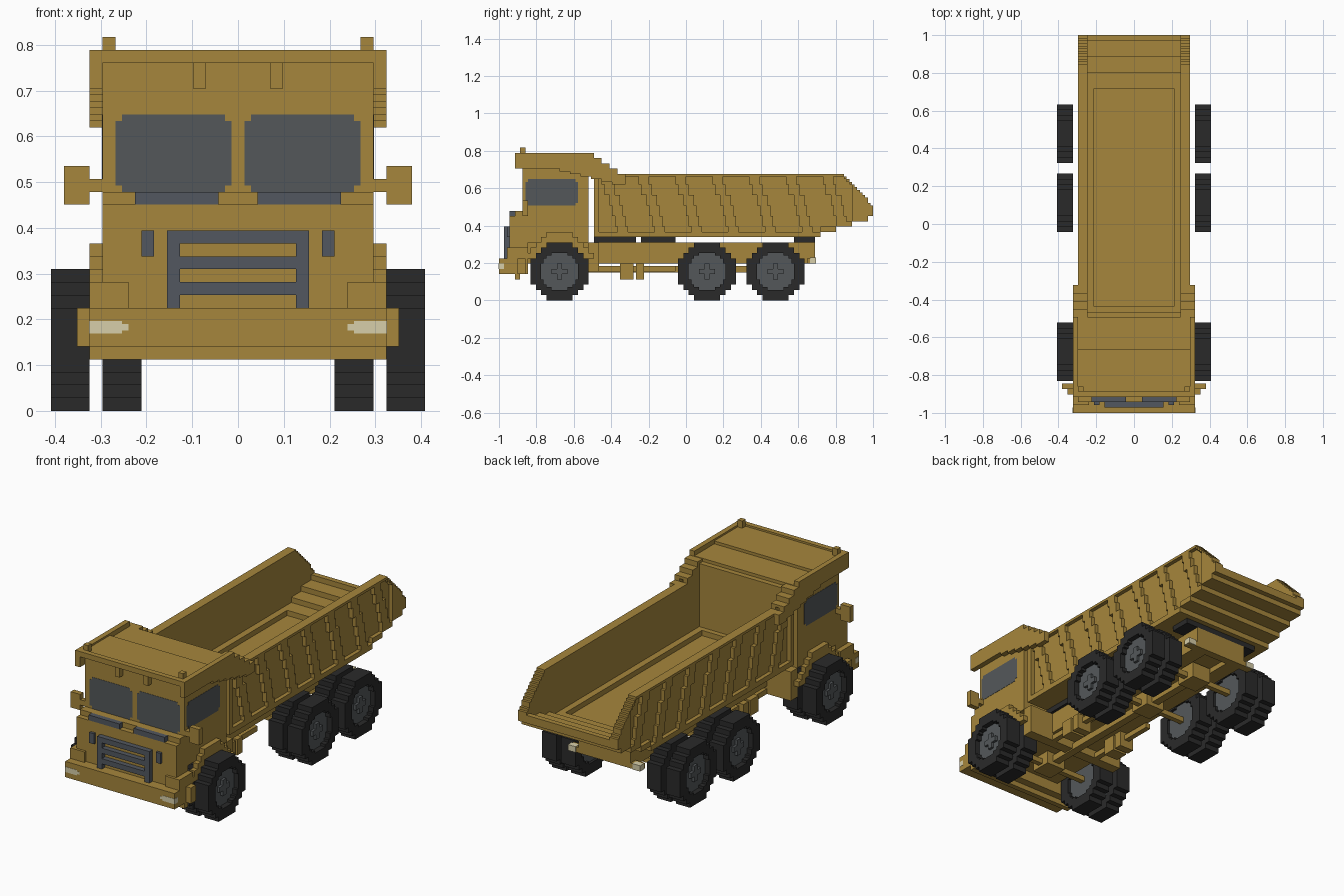
import bpy, bmesh, math

cube = bpy.data.objects.get("Cube")
if cube:
    bpy.data.objects.remove(cube, do_unlink=True)

UNIT = 1 / 71  # size of one block


def material(name, red, green, blue):
    mat = bpy.data.materials.new(name)
    mat.use_nodes = True
    colour = (red, green, blue, 1)
    mat.diffuse_color = colour
    mat.node_tree.nodes["Principled BSDF"].inputs["Base Color"].default_value = colour
    return mat


paint = material("ochre_paint", .38, .24, .045)
glass = material("grey_glass", .088, .097, .102)
steel = material("slate_steel", .085, .097, .115)
rubber = material("black_rubber", .023, .023, .023)
lamp = material("cream_lamp", .68, .62, .40)


def finish(name, mat, bm):
    mesh = bpy.data.meshes.new(name)
    bm.to_mesh(mesh)
    bm.free()
    mesh.materials.append(mat)
    obj = bpy.data.objects.new(name, mesh)
    bpy.context.collection.objects.link(obj)


def slab(name, mat, depth, across, height, test, axis="x"):
    """Extrude all blocks of a side (or front) grid that pass the test."""
    bm = bmesh.new()
    cells = {(u, w) for u in range(*across) for w in range(*height) if test(u, w)}
    points = {}

    def point(d, u, w):
        if (d, u, w) not in points:
            place = (d, u, w) if axis == "x" else (u, d, w)
            points[d, u, w] = bm.verts.new([c * UNIT for c in place])
        return points[d, u, w]

    near, far = depth
    for u, w in cells:
        loop = [(u, w), (u + 1, w), (u + 1, w + 1), (u, w + 1)]
        bm.faces.new([point(far, *p) for p in loop])
        bm.faces.new([point(near, *p) for p in reversed(loop)])
        sides = [(u, w - 1), (u + 1, w), (u, w + 1), (u - 1, w)]
        for i, neighbour in enumerate(sides):
            if neighbour not in cells:
                a, b = loop[i], loop[(i + 1) % 4]
                bm.faces.new([point(far, *a), point(near, *a), point(near, *b), point(far, *b)])
    if axis == "y":
        bmesh.ops.reverse_faces(bm, faces=bm.faces[:])
    bmesh.ops.dissolve_limit(bm, angle_limit=.01, verts=bm.verts[:], edges=bm.edges[:])
    finish(name, mat, bm)


def box(name, mat, x, y, z):
    bm = bmesh.new()
    bmesh.ops.create_cube(bm, size=1)
    for vert in bm.verts:
        for i, (low, high) in enumerate((x, y, z)):
            vert.co[i] = (high if vert.co[i] > 0 else low) * UNIT
    finish(name, mat, bm)


def pair(maker, name, mat, x, *rest):
    """Make a part on the left and its twin on the right."""
    maker("left_" + name, mat, x, *rest)
    maker("right_" + name, mat, (-x[1], -x[0]), *rest)


def wide(name, mat, half, y, z):
    box(name, mat, (-half, half), y, z)


def clipped(u0, u1, w0, w1):
    """Rectangle with its corner blocks removed."""
    return lambda u, w: not (u in (u0, u1 - 1) and w in (w0, w1 - 1))


# Wheels: two stepped tyres on each end of three axles
RADIUS = 11


def in_octagon(centre, radius, u, w):
    """Octagon in steps of two blocks, around the axle height."""
    row = min(w + radius - RADIUS, RADIUS + radius - 1 - w)
    return row >= 0 and abs(u + .5 - centre) < min(radius, 5 + row // 2 * 2)


def from_hub(centre, u, w):
    return math.hypot(u + .5 - centre, w + .5 - RADIUS)


for axle, centre in (("front", -48), ("middle", 8), ("rear", 34)):
    span = (centre - RADIUS, centre + RADIUS)

    def tyre(u, w):
        return in_octagon(centre, RADIUS, u, w) and from_hub(centre, u, w) > 7.3

    def rim(u, w):
        return from_hub(centre, u, w) < 7.5

    def hub(u, w):
        du, dw = abs(u + .5 - centre), abs(w + .5 - RADIUS)
        return min(du, dw) < 1 and max(du, dw) < 3

    for row, x in (("outer", (23, 29)), ("inner", (15, 21))):
        pair(slab, f"{axle}_{row}_tyre", rubber, x, span, (0, 22), tyre)
        pair(slab, f"{axle}_{row}_rim", glass, (x[0] + 1, x[1] - 2), span, (0, 22), rim)
    pair(slab, f"{axle}_hub", glass, (27, 28), span, (0, 22), hub)
    wide(f"{axle}_axle", paint, 19, (centre - 1, centre + 1), (10, 12))
    wide(f"{axle}_differential", paint, 4, (centre - 4, centre + 4), (9, 15))

# Chassis
pair(box, "chassis_rail", paint, (5, 11), (-60, 49), (14, 22))
wide("chassis_core", paint, 5, (-60, 46), (16, 21))
wide("drive_shaft", paint, 1.5, (-48, 34), (10.5, 13))
wide("rear_lamp_bar", paint, 15, (46, 49), (14, 16))
wide("rear_crossbar", paint, 5, (46, 49), (16, 22))
pair(box, "rear_lamp", lamp, (12, 15.2), (47, 49.3), (14, 16.2))
wide("bed_hinge", rubber, 16, (41, 49), (22, 24))
pair(box, "front_bed_pad", rubber, (5, 12), (-35, -19), (22, 24))
pair(box, "rear_bed_pad", rubber, (5, 12), (-17, -4), (22, 24))
pair(box, "side_pipe", paint, (9, 11), (-37, -4), (11, 13))
for bracket, y in (("front", (-25, -20)), ("rear", (-19, -16))):
    pair(box, bracket + "_chassis_bracket", paint, (7, 13), y, (8, 14))

# Cab, with open wheel arches
wide("cab_floor", paint, 21, (-61, -37), (22, 26))
wide("cab_body", paint, 21, (-62, -37), (26, 54))
wide("cab_nose", paint, 21, (-67, -60), (10, 32))
wide("nose_ledge", paint, 21, (-65, -62), (32, 34))
wide("cab_underbody", paint, 14, (-60, -37), (14, 22))
wide("cab_rear_skirt", paint, 21, (-37, -33), (11, 22))
wide("lower_valance", paint, 23, (-65, -63), (8, 10))
wide("bumper", paint, 23, (-71, -60), (10, 16))
pair(box, "bumper_end", paint, (23, 25), (-64, -61), (10, 16))
pair(box, "bumper_step", paint, (17, 23), (-68, -60), (16, 20))
pair(box, "headlamp", lamp, (18, 23.1), (-71.1, -69), (12, 14))
pair(box, "headlamp_tip", lamp, (17, 18), (-71.1, -70), (12.5, 13.5))


def fender(u, w):
    return in_octagon(-48, 15, u, w) and not in_octagon(-48, RADIUS, u, w)


pair(slab, "front_fender", paint, (21, 23), (-62, -35), (16, 26), fender)


# Windows, vents and grille
def windscreen(name, mat, x, z):
    slab(name, mat, (-62.1, -61), x, z, clipped(*x, *z), "y")


pair(windscreen, "windscreen", glass, (1, 19), (34, 46))
pair(slab, "side_window", glass, (20, 21.1), (-61, -41), (36, 46), clipped(-61, -41, 36, 46))
pair(box, "nose_vent", steel, (3, 16), (-67, -65), (32, 34))
pair(box, "nose_marker", steel, (13, 15), (-68, -67), (24, 28))


def grille(u, w):
    return abs(u + .5) > 9 or w >= 26 or w in (18, 19, 22, 23)


slab("grille", steel, (-69, -67), (-11, 11), (16, 28), grille, "y")

# Mirrors
pair(box, "mirror_arm", paint, (21, 23), (-62, -60), (34, 36))
pair(box, "mirror", paint, (23, 27), (-62, -60), (32, 38))


# Dump bed outline
def bed_low(u):
    return 24 if u < 51 else 26 + 2 * ((u - 51) // 6)


def bed_high(u):
    if u < -35:
        return 56
    if u < -23:
        return 56 - 2 * ((u + 38) // 3)
    return 48 if u < 60 else 48 - (u - 59) * 1.1


def bed_wall(u, w):
    return bed_low(u) <= w < bed_high(u)


def rib(u, w):
    """Border bars and slanted ribs on the bed sides."""
    slanted = (u + (w - 24) // 4 * 1.3 // 1 + 26) % 14 < 4
    border = w < bed_low(u) + 2 or w >= bed_high(u) - 1.5 or u < -33 or u > 62
    return bed_wall(u, w) and (slanted or border)


def floor(u, w):
    return bed_low(u) <= w < bed_low(u) + 3


def bed_floor(name, mat, half):
    slab(name, mat, (-half, half), (-35, 71), (24, 40), floor)


pair(slab, "bed_wall", paint, (17.5, 19.5), (-35, 71), (24, 56), bed_wall)
pair(slab, "bed_ribs", paint, (19.5, 21), (-35, 71), (24, 56), rib)
pair(box, "bed_floor_step", paint, (15, 17.5), (-33, 57), (27, 29))
bed_floor("bed_floor", paint, 17.5)
wide("bed_front_wall", paint, 17.5, (-35, -33), (27, 53))
wide("bed_front_step", paint, 17.5, (-33, -31), (27, 29))


# Canopy over the cab
def canopy(u, w):
    low = 50 if u < -52 else max(44, 50 - (u + 52) // 4)
    return low <= w < bed_high(u)


pair(slab, "canopy_side", paint, (21, 23), (-65, -23), (44, 56), canopy)
wide("canopy_front_roof", paint, 21, (-65, -47), (54, 55.3))
wide("canopy_rear_roof", paint, 21, (-47, -35), (52, 54.2))
wide("canopy_front_lip", paint, 21, (-65, -63), (54, 56))
pair(box, "canopy_tab", paint, (5, 7), (-64, -62), (50, 54))
pair(box, "canopy_post", paint, (19, 21), (-63, -61), (54, 58))
